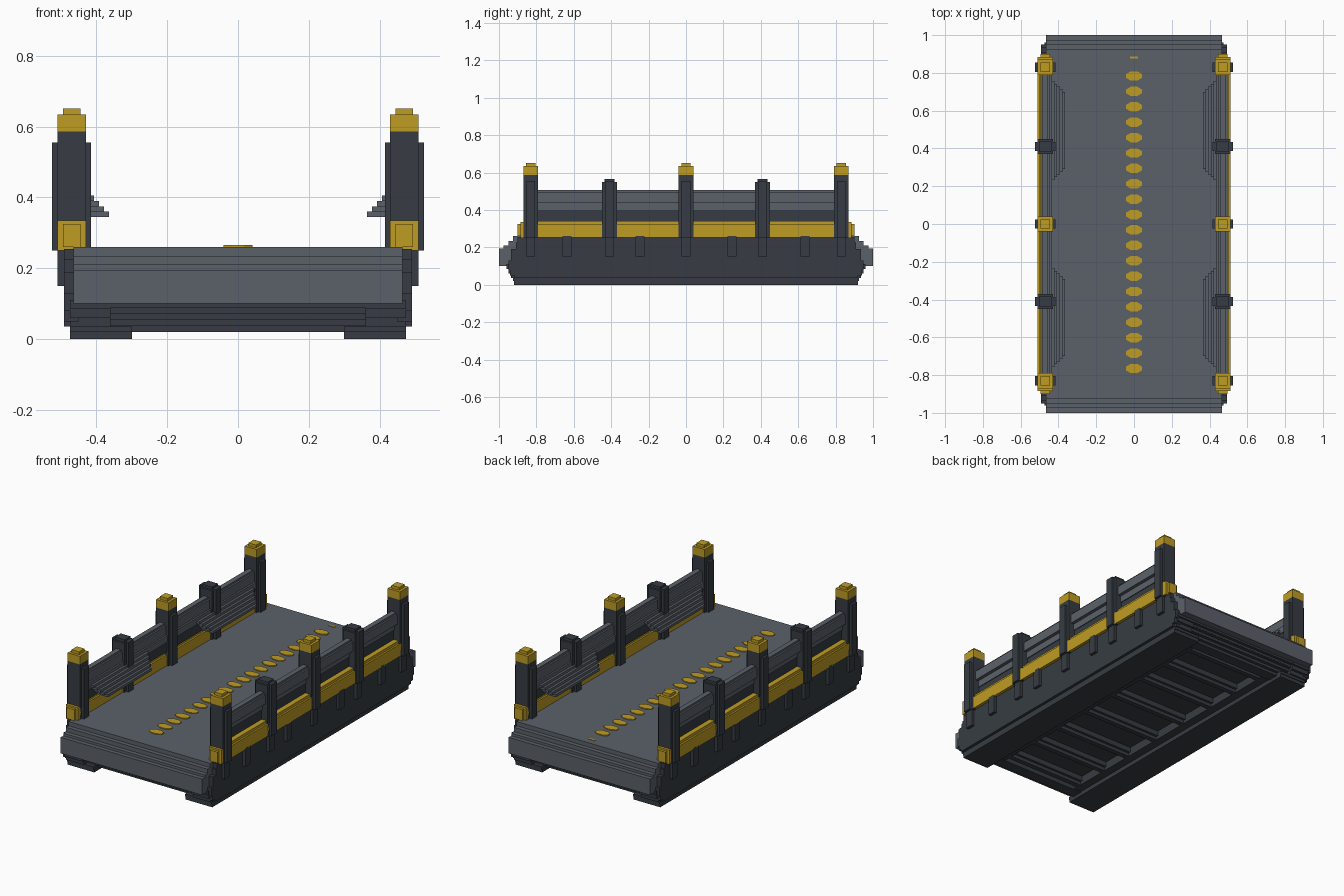
import bpy, bmesh, math

cube = bpy.data.objects.get("Cube")
if cube:
    bpy.data.objects.remove(cube)


def material(name, rgb):
    m = bpy.data.materials.new(name)
    m.use_nodes = True
    m.diffuse_color = (*rgb, 1)
    m.node_tree.nodes["Principled BSDF"].inputs["Base Color"].default_value = (*rgb, 1)
    return m


GREY = material("road grey", (0.105, 0.12, 0.143))
DARK = material("dark steel", (0.038, 0.046, 0.057))
GOLD = material("warning yellow", (0.52, 0.335, 0.017))


def finish(name, bm, mat):
    bmesh.ops.recalc_face_normals(bm, faces=bm.faces)
    mesh = bpy.data.meshes.new(name)
    bm.to_mesh(mesh)
    bm.free()
    mesh.materials.append(mat)
    ob = bpy.data.objects.new(name, mesh)
    bpy.context.collection.objects.link(ob)
    return ob


def boxes(name, mat, spans, mirror=False):
    """Join axis-aligned boxes, each given as x, y and z ranges."""
    bm = bmesh.new()
    for xs, ys, zs in spans:
        for s in ((1, -1) if mirror else (1,)):
            cube = bmesh.ops.create_cube(bm, size=1)
            for v in cube["verts"]:
                for i, (lo, hi) in enumerate((xs, ys, zs)):
                    v.co[i] = (lo + hi) / 2 + v.co[i] * (hi - lo)
                v.co.x *= s
    return finish(name, bm, mat)


def stepped(name, mat, x0, x1, steps, mirror=False):
    """Extrude across x a stepped side outline of (half length, bottom, top)."""
    right = [(y, z) for y, lo, hi in steps for z in (lo, hi)]
    outline = right + [(-y, z) for y, z in reversed(right)]
    bm = bmesh.new()
    for s in ((1, -1) if mirror else (1,)):
        face = bm.faces.new([bm.verts.new((s * x0, y, z)) for y, z in outline])
        ext = bmesh.ops.extrude_face_region(bm, geom=[face])
        for v in ext["geom"]:
            if isinstance(v, bmesh.types.BMVert):
                v.co.x = s * x1
    return finish(name, bm, mat)


# Road deck with stepped lips at both ends
stepped("road_deck", GREY, -0.465, 0.465,
        [(0.95, 0.09, 0.10), (1.0, 0.10, 0.195), (0.975, 0.195, 0.21),
         (0.95, 0.21, 0.235), (0.925, 0.235, 0.26)])

# Side girders: broad foot, stepped shoulders and outer skin
stepped("girder_foot", DARK, 0.30, 0.475,
        [(0.92, 0, 0.02), (0.925, 0.02, 0.035)], True)
stepped("girder_web", DARK, 0.36, 0.475,
        [(0.935, 0.035, 0.06), (0.95, 0.06, 0.085), (0.96, 0.085, 0.11)], True)
stepped("girder_skin", DARK, 0.45, 0.492,
        [(0.92, 0.035, 0.05), (0.94, 0.05, 0.08), (0.95, 0.08, 0.13),
         (0.935, 0.13, 0.19), (0.91, 0.19, 0.225), (0.90, 0.225, 0.255)], True)

# Underside: recessed belly, stepped end beams, crossbeams and stringers
boxes("belly_plate", DARK, [((-0.44, 0.44), (-0.94, 0.94), (0.075, 0.12))])
ends = []
for k in range(5):
    half = 0.39 + 0.01 * k
    z = 0.02 + 0.017 * k
    y = 0.885 + 0.018 * k
    for s in (-1, 1):
        ends.append(((-half, half), sorted((s * 0.82, s * y)), (z, z + 0.017)))
boxes("end_beams", DARK, ends)
beams = []
for y in (-0.78, -0.57, -0.36, -0.12, 0.12, 0.36, 0.57, 0.78):
    beams.append(((-0.32, 0.32), (y - 0.03, y + 0.03), (0.045, 0.08)))
    beams.append(((-0.26, 0.26), (y - 0.015, y + 0.015), (0.025, 0.05)))
boxes("crossbeams", DARK, beams)
boxes("stringers", DARK, [((0.25, 0.31), (-0.84, 0.84), (0.025, 0.08))], True)

# Outer ribs along the girders
boxes("side_ribs", DARK,
      [((0.48, 0.51), (y - 0.024, y + 0.024), (0.15, 0.262))
       for y in (-0.83, -0.635, -0.41, -0.245, 0, 0.245, 0.41, 0.635, 0.83)], True)

# Railing posts: cross-shaped shafts, the tall ones capped
posts, caps = [], []
for y in (-0.83, -0.41, 0, 0.41, 0.83):
    tall = y in (-0.83, 0, 0.83)
    posts.append(((0.43, 0.51), (y - 0.04, y + 0.04), (0.25, 0.587 if tall else 0.55)))
    posts.append(((0.415, 0.525), (y - 0.024, y + 0.024), (0.25, 0.555)))
    if tall:
        caps.append(((0.43, 0.51), (y - 0.04, y + 0.04), (0.587, 0.635)))
        caps.append(((0.445, 0.495), (y - 0.025, y + 0.025), (0.635, 0.652)))
    else:
        posts.append(((0.438, 0.502), (y - 0.027, y + 0.027), (0.55, 0.566)))
boxes("railing_posts", DARK, posts, True)
boxes("post_caps", GOLD, caps, True)

# Yellow kerb rails with end blocks
kerb = [((0.44, 0.51), (-0.86, 0.86), (0.252, 0.325)),
        ((0.45, 0.50), (-0.86, 0.86), (0.325, 0.342))]
for s in (-1, 1):
    kerb.append(((0.43, 0.51), sorted((s * 0.84, s * 0.885)), (0.25, 0.335)))
    kerb.append(((0.445, 0.495), sorted((s * 0.84, s * 0.90)), (0.26, 0.325)))
boxes("kerb_rails", GOLD, kerb, True)

# Hand rails and the dark backing strip below them
boxes("hand_rails", GREY,
      [((0.445, 0.495), (-0.83, 0.83), (0.44, 0.495)),
       ((0.455, 0.485), (-0.83, 0.83), (0.495, 0.507)),
       ((0.435, 0.475), (-0.83, 0.83), (0.40, 0.44))], True)
boxes("lower_rails", DARK, [((0.44, 0.47), (-0.81, 0.81), (0.342, 0.40))], True)

# Inner sloping slats that step down from the railing
slats = []
for s in (-1, 1):
    for k in range(5):
        grow = 0.014 * k
        slats.append(((0.365 + grow, 0.445),
                      sorted((s * (0.29 - grow), s * (0.70 + grow))),
                      (0.345 + 0.015 * k, 0.36 + 0.015 * k)))
boxes("inner_slats", GREY, slats, True)

# Centre line of rounded road markers
bm = bmesh.new()
for i in range(20):
    disc = bmesh.ops.create_cone(bm, cap_ends=True, segments=8, radius1=0.5, radius2=0.5,
                                 depth=0.006)
    turn = math.pi / 8
    for v in disc["verts"]:
        x, y = v.co.x, v.co.y
        a = math.atan2(y, x) + (turn if abs(abs(x) - 0.5) < 0.01 or abs(x) < 0.01
                                or abs(abs(x) - abs(y)) < 0.01 else 0)
        v.co.x, v.co.y = 0.045 * math.cos(a), 0.027 * math.sin(a) - 0.765 + i * 0.0815
        v.co.z += 0.262
finish("road_markers", bm, GOLD)
boxes("end_marker", GOLD, [((-0.02, 0.02), (0.876, 0.888), (0.258, 0.263))])
